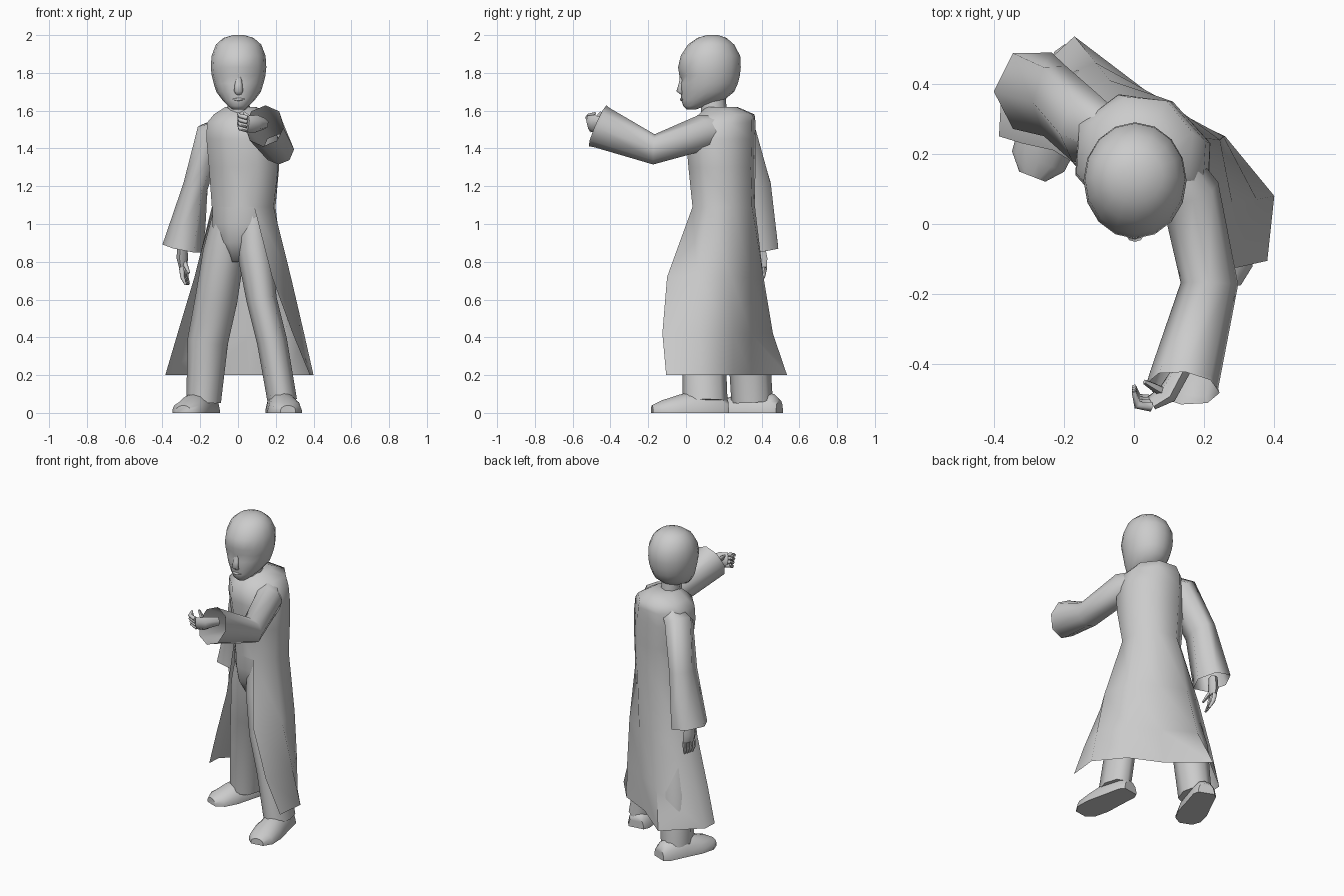
import bpy, bmesh, math
from mathutils import Vector as V

cube = bpy.data.objects.get("Cube")
if cube:
    bpy.data.objects.remove(cube, do_unlink=True)

grey = bpy.data.materials.new("plain grey")
grey.use_nodes = True
shade = (0.6, 0.6, 0.6, 1)
grey.diffuse_color = shade
grey.node_tree.nodes["Principled BSDF"].inputs["Base Color"].default_value = shade


def skin(bm, rings, closed=True, caps=(True, True)):
    """Skin a list of equal point rings."""
    rows = [[bm.verts.new(p) for p in r] for r in rings]
    n = len(rows[0])
    for a, b in zip(rows, rows[1:]):
        for i in range(n if closed else n - 1):
            j = (i + 1) % n
            bm.faces.new((a[i], a[j], b[j], b[i]))
    for row, cap in zip((rows[0], rows[-1]), caps):
        if cap:
            bm.faces.new(row)


def finish(name, bm, sharp):
    """Weld, orient and smooth a mesh, then place it as an object."""
    bmesh.ops.remove_doubles(bm, verts=bm.verts, dist=0.0005)
    bmesh.ops.recalc_face_normals(bm, faces=bm.faces)
    mesh = bpy.data.meshes.new(name)
    bm.to_mesh(mesh)
    bm.free()
    mesh.materials.append(grey)
    mesh.polygons.foreach_set("use_smooth", [True] * len(mesh.polygons))
    mesh.set_sharp_from_angle(angle=math.radians(sharp))
    bpy.context.collection.objects.link(bpy.data.objects.new(name, mesh))


def loft(name, rings, caps=(True, True), sharp=75):
    bm = bmesh.new()
    skin(bm, rings, caps=caps)
    finish(name, bm, sharp)


def oval(c, u, v, n):
    angles = [2 * math.pi * i / n for i in range(n)]
    return [V(c) + u * math.cos(t) + v * math.sin(t) for t in angles]


def tube(name, stations, side=(1, 0, 0), n=8, caps=(True, True)):
    """Stations are (x, y, z, half width along side, half depth)."""
    pts = [V(s[:3]) for s in stations]
    rings = []
    for i, s in enumerate(stations):
        t = (pts[min(i + 1, len(pts) - 1)] - pts[max(i - 1, 0)]).normalized()
        u = (V(side) - t * V(side).dot(t)).normalized()
        rings.append(oval(pts[i], u * s[3], t.cross(u) * s[4], n))
    loft(name, rings, caps=caps)


# Coat body and hips are turned so the left shoulder leads
lateral, front = V((0.88, -0.47, 0)), V((-0.47, -0.88, 0))


def turned(levels, n=8):
    return [oval((x, y, z), lateral * a, front * b, n) for x, y, z, a, b in levels]


body = turned([
    (.03, .20, 1.09, .18, .17), (.032, .19, 1.3, .205, .175),
    (.025, .185, 1.45, .21, .185), (.02, .19, 1.535, .2, .18),
    (.02, .215, 1.58, .155, .155), (.015, .19, 1.62, .085, .085)])

# Skirt rows run from the left front edge round the back to the right one
thigh = [(.18, -.1), (.28, .06), (.245, .24), (.1, .345), (-.07, .41),
         (-.23, .33), (-.23, .21)]
knee = [(.29, -.125), (.35, .07), (.255, .25), (.08, .345), (-.11, .46),
        (-.32, .34), (-.32, .23)]
hem = [(.38, -.105), (.40, .08), (.26, .25), (.06, .345), (-.17, .535),
       (-.38, .34), (-.385, .25)]
skirt = [[body[0][i] for i in (1, 0, 7, 6, 5, 4, 3)]]
skirt += [[(x, y, z) for x, y in row]
          for row, z in ((thigh, .72), (knee, .42), (hem, .2))]
coat = bmesh.new()
skin(coat, body, caps=(False, True))
skin(coat, skirt, closed=False, caps=(False, False))
finish("long_coat", coat, 60)

loft("hips", turned([(.03, .2, 1.14, .175, .165), (.027, .2, 1.0, .175, .163),
                     (.02, .2, .9, .15, .14), (.015, .2, .8, .06, .08)]))
tube("neck", [(.005, .15, 1.56, .06, .07), (0, .14, 1.72, .058, .065)])

# Trouser legs
tube("left_leg", [(.075, .17, 1.06, .085, .125), (.09, .14, .85, .095, .13),
                  (.125, .1, .6, .08, .115), (.18, .095, .38, .08, .112),
                  (.235, .1, .06, .078, .12)])
tube("right_leg", [(-.045, .22, 1.06, .085, .125), (-.075, .24, .85, .11, .13),
                   (-.115, .28, .6, .112, .115), (-.16, .33, .38, .108, .11),
                   (-.182, .35, .06, .092, .11)])


# Shoes: arched sections from heel to toe
def shoe(name, heel, toe):
    heel, toe = V((*heel, 0)), V((*toe, 0))
    across = (toe - heel).normalized().cross(V((0, 0, 1)))
    rings = []
    for t, w, h in ((0, .05, .07), (.08, .07, .1), (.4, .08, .12),
                    (.65, .09, .095), (.88, .08, .065), (1, .04, .04)):
        arc = [math.pi * k / 6 for k in range(7)]
        rings.append([heel.lerp(toe, t) + across * w * math.cos(a)
                      + V((0, 0, .015 + (h - .015) * math.sin(a))) for a in arc]
                     + [heel.lerp(toe, t) + across * w * s for s in (-1, 1)])
    loft(name, rings, sharp=50)


shoe("left_shoe", (.21, .22), (.265, -.18))
shoe("right_shoe", (-.15, .495), (-.29, .135))

# Sleeves, open at the wide cuffs
tube("left_sleeve", [(.08, .21, 1.5, .08, .07), (.16, .09, 1.485, .095, .085),
                     (.215, -.17, 1.395, .08, .082),
                     (.143, -.445, 1.51, .112, .1),
                     (.14, -.468, 1.52, .118, .105)],
     side=(0, 0, 1), caps=(True, False))
tube("right_sleeve", [(.0, .21, 1.53, .05, .07), (-.14, .275, 1.475, .085, .11),
                      (-.225, .35, 1.2, .066, .115),
                      (-.29, .38, .87, .112, .125)], n=6, caps=(True, False))


# Hands: a palm with fingers and a thumb
def hand(name, wrist, palm, knuckle, middle, tip, spread, thumb):
    wrist, palm, knuckle, middle, tip, spread, thumb = map(
        V, (wrist, palm, knuckle, middle, tip, spread, thumb))
    tube(name + "_palm", [(*wrist, .03, .026), (*palm, .048, .028),
                          (*knuckle, .045, .018)], side=spread, n=6)
    for k in range(4):
        off = spread * (k - 1.5) * .023
        tube(f"{name}_finger_{k + 1}", [
            (*(knuckle + off), .013, .015), (*(middle + off), .012, .013),
            (*(tip + off * .8), .007, .007)], side=spread, n=5)
    tube(name + "_thumb", [(*palm, .018, .016),
                           (*palm.lerp(thumb, .6), .014, .012),
                           (*thumb, .007, .007)], side=spread, n=5)


hand("left_hand", (.14, -.41, 1.53), (.095, -.485, 1.53), (.05, -.51, 1.53),
     (.01, -.505, 1.54), (.0, -.47, 1.56), (0, -.3, .95), (.03, -.45, 1.59))
hand("right_hand", (-.295, .385, .9), (-.295, .385, .82), (-.29, .385, .77),
     (-.285, .375, .72), (-.27, .36, .68), (.3, .95, 0), (-.26, .33, .74))

# Head: levels of (z, front y, back y, half width)
levels = [(1.605, .005, .05, .03), (1.625, -.015, .10, .055),
          (1.655, -.025, .20, .085), (1.70, -.026, .255, .118),
          (1.745, -.03, .275, .132), (1.785, -.035, .285, .142),
          (1.83, -.042, .29, .147), (1.89, -.028, .287, .143),
          (1.95, .01, .255, .12), (1.985, .06, .215, .08), (2.0, .11, .17, .03)]
rings = []
for z, yf, yb, w in levels:
    ring = oval((.003, (yf + yb) / 2, z), V((w, 0, 0)), V((0, (yb - yf) / 2, 0)), 16)
    if z == 1.785:                     # eye sockets
        for i in (11, 13):
            ring[i].y += .022
    rings.append(ring)
loft("head", rings, sharp=60)

# Nose and lips
tube("nose", [(.003, -.018, 1.785, .014, .012), (.003, -.026, 1.74, .02, .013),
              (.003, -.034, 1.705, .024, .017), (.003, -.018, 1.69, .018, .01)])
tube("lips", [(-.03, -.014, 1.66, .004, .004), (.003, -.024, 1.66, .009, .01),
              (.036, -.014, 1.66, .004, .004)], side=(0, 0, 1), n=6)
